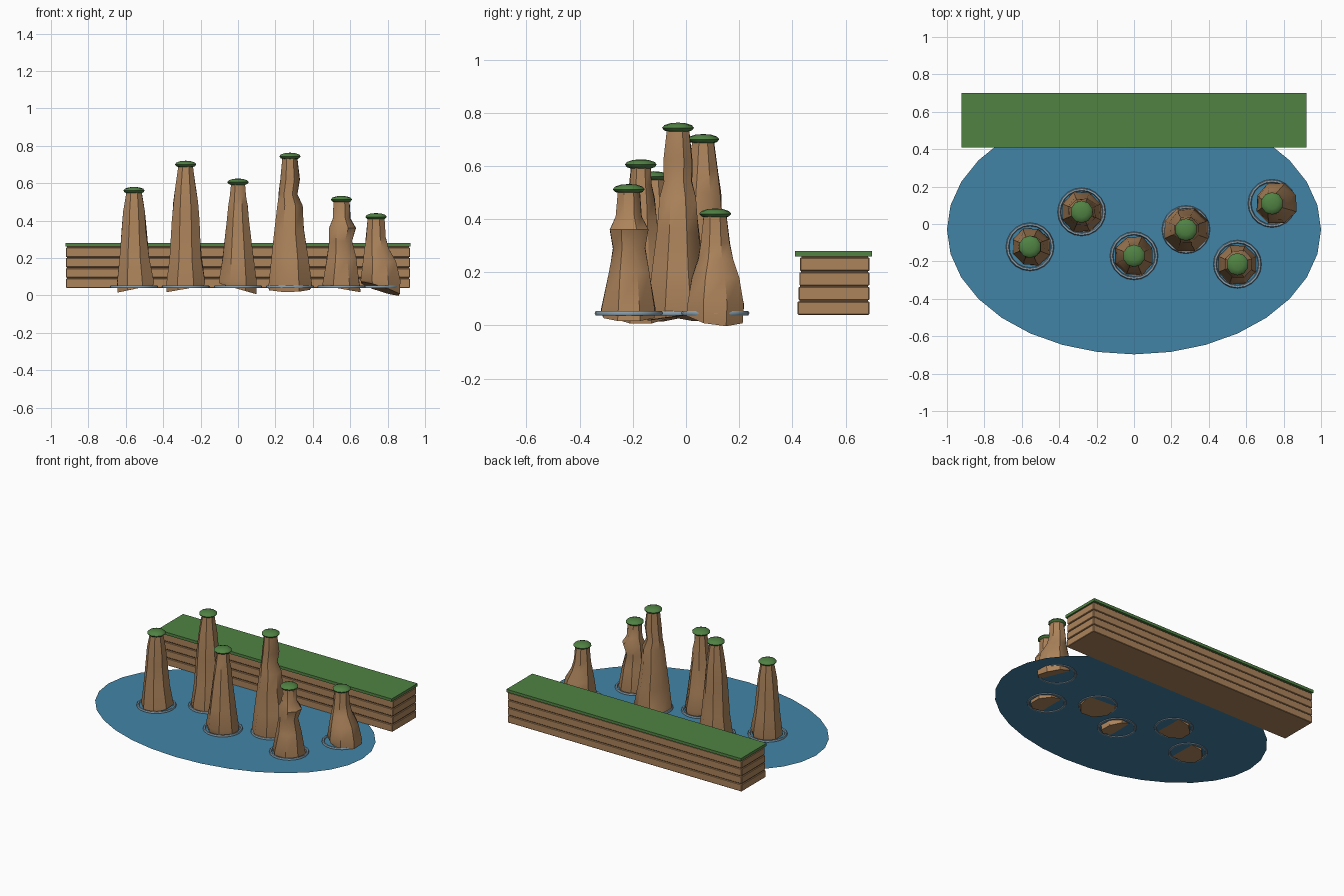
import bpy, bmesh, math, random

if "Cube" in bpy.data.objects:
    bpy.data.objects.remove(bpy.data.objects["Cube"])

random.seed(4)


def mat(name, r, g, b):
    m = bpy.data.materials.new(name)
    lin = [((c / 255 + 0.055) / 1.055) ** 2.4 for c in (r, g, b)]
    m.diffuse_color = (*lin, 1)
    m.use_nodes = True
    m.node_tree.nodes["Principled BSDF"].inputs["Base Color"].default_value = m.diffuse_color
    return m


ROCK = mat("tan rock", 172, 131, 91)
SEAM = mat("dark strata", 112, 82, 56)
GRASS = mat("grass green", 80, 130, 67)
WATER = mat("sea blue", 66, 132, 166)
FOAM = mat("pale foam", 140, 162, 176)


def finish(bm, name, material, smooth=None):
    bmesh.ops.recalc_face_normals(bm, faces=bm.faces)
    me = bpy.data.meshes.new(name)
    bm.to_mesh(me)
    bm.free()
    me.materials.append(material)
    ob = bpy.data.objects.new(name, me)
    bpy.context.collection.objects.link(ob)
    if smooth:
        bpy.ops.object.select_all(action='DESELECT')
        ob.select_set(True)
        bpy.context.view_layer.objects.active = ob
        bpy.ops.object.shade_smooth_by_angle(angle=math.radians(smooth))
    return ob


def box(name, x0, x1, y0, y1, z0, z1, material, bevel=0):
    bm = bmesh.new()
    bmesh.ops.create_cube(bm, size=1)
    for v in bm.verts:
        v.co = ((x0 + x1) / 2 + v.co.x * (x1 - x0),
                (y0 + y1) / 2 + v.co.y * (y1 - y0),
                (z0 + z1) / 2 + v.co.z * (z1 - z0))
    if bevel:
        bmesh.ops.bevel(bm, geom=bm.edges[:], offset=bevel, segments=1, affect='EDGES')
    finish(bm, name, material)


# Water: flat 32-sided oval
bm = bmesh.new()
bm.faces.new([bm.verts.new((math.sin(i * math.tau / 32),
                            -0.03 - 0.667 * math.cos(i * math.tau / 32), 0.043))
              for i in range(32)])
finish(bm, "water", WATER)

# Cliff: stacked rock layers stepping back slightly, dark seams between, grass on top
for i in range(4):
    z, s = 0.04 + i * 0.055, i * 0.003
    box(f"cliff_layer_{i + 1}", -0.92, 0.92, 0.42 + s, 0.69, z, z + 0.05, ROCK, 0.003)
    box(f"cliff_seam_{i + 1}", -0.914, 0.914, 0.426 + s, 0.684, z + 0.046, z + 0.058, SEAM)
box("cliff_grass", -0.922, 0.922, 0.41, 0.70, 0.26, 0.28, GRASS)

SIDES = 8


def sea_stack(n, cx, cy, cap_z, low_dir, tilt, rows):
    """rows: (height, sideways shift, radius); the base is cut at a slant."""
    bm = bmesh.new()
    rings = []
    rows = [(None, rows[0][1], rows[0][2] * 0.98)] + rows
    for z, dx, r in rows:
        ring = []
        for k in range(SIDES):
            a = (k + 0.5) * math.tau / SIDES
            rr = r * 1.04 * random.uniform(0.95, 1.05)
            zz = 0.035 - tilt * math.cos(a - low_dir) / math.cos(math.pi / SIDES) if z is None else z
            ring.append(bm.verts.new((cx + dx + rr * math.cos(a), cy + rr * math.sin(a), zz)))
        rings.append(ring)
    for lo, hi in zip(rings, rings[1:]):
        for k in range(SIDES):
            j = (k + 1) % SIDES
            bm.faces.new((lo[k], lo[j], hi[j], hi[k]))
    bm.faces.new(rings[0][::-1])
    bm.faces.new(rings[-1])
    finish(bm, f"sea_stack_{n}", ROCK, 40)

    # Grass cap: flattened ball
    bm = bmesh.new()
    bmesh.ops.create_uvsphere(bm, u_segments=10, v_segments=6, radius=1)
    for v in bm.verts:
        v.co = (cx + v.co.x * 0.06, cy + v.co.y * 0.06, cap_z + v.co.z * 0.02)
    finish(bm, f"stack_grass_{n}", GRASS, 40)

    # Foam ring round the base
    bpy.ops.mesh.primitive_torus_add(major_segments=20, minor_segments=6, major_radius=0.12,
                                     minor_radius=0.009, location=(cx, cy, 0.046))
    ring = bpy.context.object
    ring.name = f"foam_ring_{n}"
    ring.data.materials.append(FOAM)
    bpy.ops.object.shade_smooth_by_angle(angle=math.radians(60))


L, R = math.pi, 0
sea_stack(1, -0.556, -0.122, 0.56, L, 0.02,
          [(.07, .005, .102), (.2, 0, .082), (.35, 0, .068), (.45, 0, .058), (.56, 0, .042)])
sea_stack(2, -0.28, 0.065, 0.70, L, 0.018,
          [(.07, 0, .108), (.2, 0, .087), (.4, 0, .074), (.5, 0, .067), (.58, 0, .058), (.70, 0, .040)])
sea_stack(3, 0, -0.17, 0.605, R, 0.028,
          [(.075, 0, .104), (.2, 0, .087), (.4, 0, .064), (.48, 0, .052), (.53, 0, .044), (.605, 0, .037)])
sea_stack(4, 0.278, -0.03, 0.743, L + 1.5, 0.016,
          [(.06, 0, .117), (.2, 0, .1), (.35, -.005, .08), (.48, 0, .07),
           (.54, -.01, .054), (.62, 0, .055), (.74, 0, .042)])
sea_stack(5, 0.553, -0.215, 0.512, R, 0.018,
          [(.06, 0, .105), (.2, 0, .08), (.29, -.005, .062), (.36, .007, .074),
           (.41, 0, .05), (.51, 0, .043)])
sea_stack(6, 0.738, 0.11, 0.42, R + 0.4, 0.035,
          [(.08, .022, .108), (.18, .018, .09), (.25, .005, .067), (.31, 0, .055), (.42, 0, .045)])
